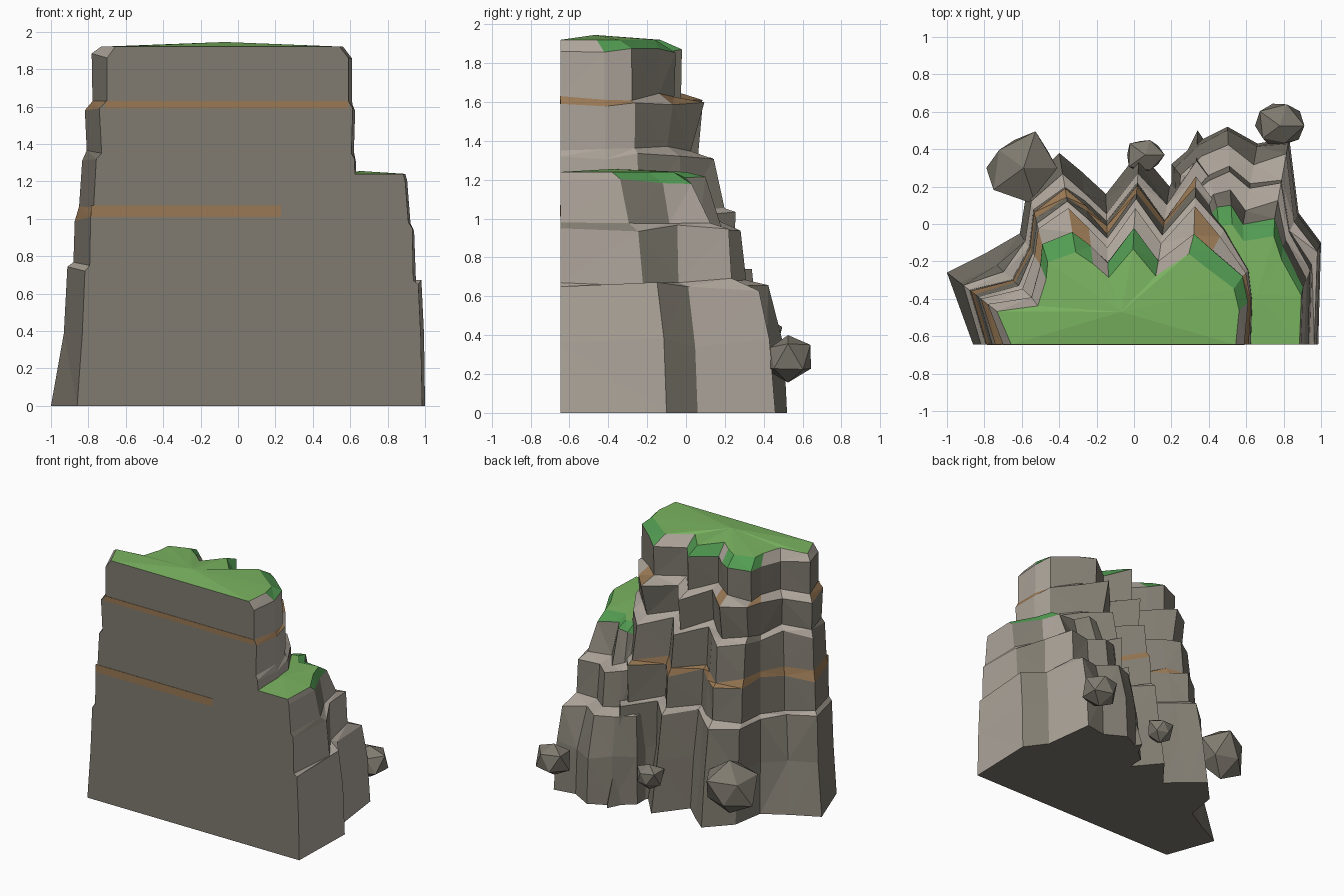
import bpy, bmesh, random
from mathutils import Vector

if "Cube" in bpy.data.objects:
    bpy.data.objects.remove(bpy.data.objects["Cube"])

BACK = -0.645


def mat(name, rgb):
    m = bpy.data.materials.new(name)
    m.diffuse_color = (*rgb, 1)
    m.use_nodes = True
    m.node_tree.nodes["Principled BSDF"].inputs["Base Color"].default_value = m.diffuse_color
    return m


MATS = [mat("stone", (0.216, 0.198, 0.162)),
        mat("pale stone", (0.42, 0.375, 0.325)),
        mat("brown strata", (0.32, 0.19, 0.09)),
        mat("grass", (0.195, 0.455, 0.118)),
        mat("grass edge", (0.085, 0.33, 0.085))]
STONE, PALE, BROWN, GRASS, EDGE = range(5)


def finish(bm, name):
    bmesh.ops.recalc_face_normals(bm, faces=bm.faces)
    me = bpy.data.meshes.new(name)
    bm.to_mesh(me)
    bm.free()
    for m in MATS:
        me.materials.append(m)
    ob = bpy.data.objects.new(name, me)
    bpy.context.collection.objects.link(ob)
    return ob


def cliff(name, base, top, tiers, cap, bands, rim_cols, seed, steep=()):
    """Terraced rock: rings blend from base to top outline by fraction f."""
    rnd = random.Random(seed)
    bm = bmesh.new()
    n = len(base)
    rings = []
    for z, f, jit in tiers:
        ring = []
        for i, (b, t) in enumerate(zip(base, top)):
            end = i in (0, n - 1)
            g = f + (0 if end else rnd.uniform(-jit, jit))
            if i in steep:
                g = max(g, 0) ** 0.65
            x, y = (b[k] + (t[k] - b[k]) * g for k in (0, 1))
            dz = 0 if z == 0 or end else rnd.uniform(-0.025, 0.025)
            ring.append(bm.verts.new((x, BACK if end else y, z + dz)))
        rings.append(ring)
    # bevelled rim, pulled in towards the back
    cx, cy, cz, sx, sy, rim_z = cap
    rings.append([bm.verts.new((cx + (v.co.x - cx) * sx,
                                BACK + (v.co.y - BACK) * sy, rim_z)) for v in rings[-1]])
    sides = []
    for r, (lo, hi) in enumerate(zip(rings, rings[1:])):
        for i in range(n):
            j = (i + 1) % n
            f = bm.faces.new((lo[i], lo[j], hi[j], hi[i]))
            sides.append((f, r, i))
    bm.faces.new(rings[0])
    # grass fan on top
    c = bm.verts.new((cx, cy, cz))
    for i in range(n):
        bm.faces.new((rings[-1][i], rings[-1][(i + 1) % n], c)).material_index = GRASS
    bmesh.ops.recalc_face_normals(bm, faces=bm.faces)
    # colour by direction, strata band and rim
    for f, r, i in sides:
        f.normal_update()
        if f.normal.z > 0.5 or f.normal.x > 0.94:
            f.material_index = PALE
        if i < n - 1 and i in bands.get(r, ()):
            f.material_index = BROWN
        if r == len(rings) - 2 and i in rim_cols:
            f.material_index = EDGE
    quads = [f for f, r, i in sides if i < n - 1]
    bmesh.ops.triangulate(bm, faces=quads)
    return finish(bm, name)


# main tower
tower_base = [(-.86, BACK), (-1, -.26), (-.8, -.16), (-.61, -.05), (-.57, .2), (-.4, .38),
              (-.28, .28), (-.15, .16), (.03, .39), (.19, .2), (.34, .5), (.58, .14),
              (.66, -.2), (.67, -.4), (.68, BACK)]
tower_top = [(-.7, BACK), (-.78, -.43), (-.55, -.39), (-.5, -.22), (-.49, -.11), (-.33, -.04),
             (-.23, -.12), (-.14, -.21), (0, -.02), (.13, -.2), (.32, -.06), (.42, -.14),
             (.58, -.28), (.61, -.42), (.59, BACK)]
tower_tiers = [(0, 0, 0), (.38, .17, .06), (.72, .26, .03), (.75, .42, .03), (1.01, .45, .03),
               (1.06, .55, .03), (1.32, .64, .03), (1.35, .82, .03), (1.59, .74, .04),
               (1.63, 1.0, .02), (1.86, 1.0, .02)]
cliff("cliff_tower", tower_base, tower_top, tower_tiers,
      (-.07, -.47, 1.945, .93, .82, 1.92),
      {4: range(0, 10), 8: (0, 3, 5, 10, 12, 13)}, (3, 4, 5, 7, 8, 10, 11, 12), 3, (1, 2))

# lower buttress with a grassy shelf
butt_base = [(.6, BACK), (.2, .16), (.2, .32), (.34, .44), (.5, .52), (.66, .43), (.83, .46),
             (.88, .06), (1, -.1), (.985, BACK)]
butt_top = [(.6, BACK), (.42, -.1), (.43, .04), (.45, .07), (.52, .08), (.58, -.02), (.75, .02),
            (.79, -.13), (.9, -.35), (.89, BACK)]
butt_tiers = [(0, 0, 0), (.36, .08, .05), (.65, .22, .04), (.67, .5, .03), (.95, .56, .03),
              (.98, .78, .03), (1.2, .96, .02)]
cliff("shelf_buttress", butt_base, butt_top, butt_tiers,
      (.66, -.38, 1.255, .96, .86, 1.24), {}, range(2, 8), 8)

# brown strata showing on the flat cut face
for name, x0, x1, z0, z1 in (("lower_stratum", -.785, .23, 1.01, 1.07),
                             ("upper_stratum", -.71, .592, 1.59, 1.63)):
    bm = bmesh.new()
    bmesh.ops.create_cube(bm, size=1)
    for v in bm.verts:
        v.co = Vector(((x0 + x1) / 2 + v.co.x * (x1 - x0), BACK + v.co.y * .006,
                       (z0 + z1) / 2 + v.co.z * (z1 - z0)))
    for f in bm.faces:
        f.material_index = BROWN
    finish(bm, name)

# loose boulders
rnd = random.Random(5)
for k, (loc, r) in enumerate((((.78, .525, .29), .14), ((.06, .37, .28), .115),
                              ((-.59, .3, .34), .215))):
    bm = bmesh.new()
    bmesh.ops.create_icosphere(bm, subdivisions=1, radius=r)
    for v in bm.verts:
        v.co = v.co * rnd.uniform(.75, 1.08) + Vector(loc)
    finish(bm, f"boulder_{k + 1}")
